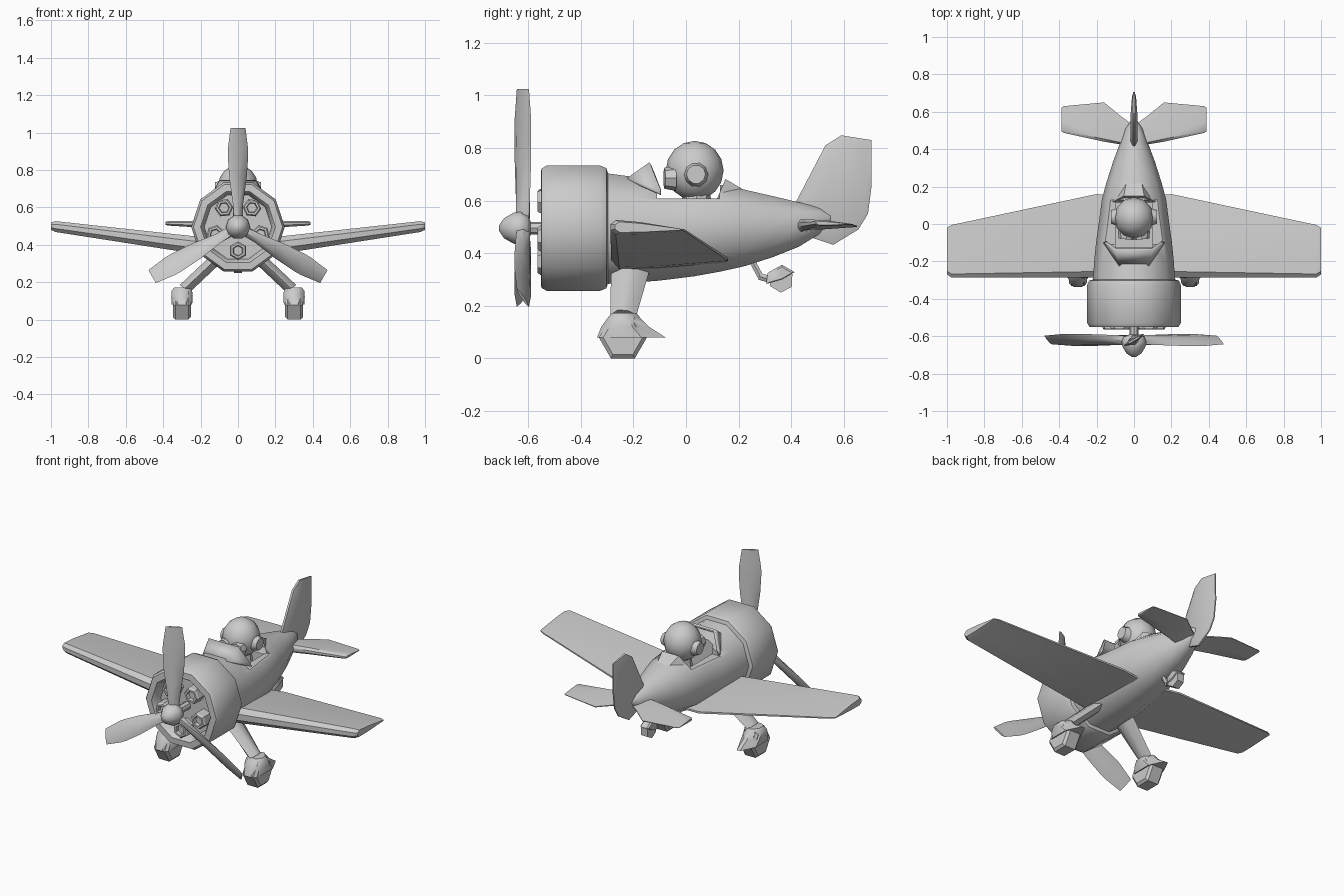
import bpy, bmesh, math
from mathutils import Vector, Matrix

if "Cube" in bpy.data.objects:
    bpy.data.objects.remove(bpy.data.objects["Cube"])

TAU = 2 * math.pi
HUB = Vector((0, -0.64, 0.495))


def make(name, bm, angle=40):
    bmesh.ops.remove_doubles(bm, verts=bm.verts, dist=1e-5)
    bmesh.ops.recalc_face_normals(bm, faces=bm.faces)
    me = bpy.data.meshes.new(name)
    bm.to_mesh(me)
    bm.free()
    ob = bpy.data.objects.new(name, me)
    bpy.context.collection.objects.link(ob)
    bpy.ops.object.select_all(action='DESELECT')
    ob.select_set(True)
    bpy.context.view_layer.objects.active = ob
    if angle:
        bpy.ops.object.shade_smooth_by_angle(angle=math.radians(angle))
    return ob


def loft(name, rings, angle=40, caps=True):
    """Skin a list of equal-length closed rings."""
    bm = bmesh.new()
    vs = [[bm.verts.new(p) for p in r] for r in rings]
    for a, b in zip(vs, vs[1:]):
        for i in range(len(a)):
            j = (i + 1) % len(a)
            bm.faces.new((a[i], a[j], b[j], b[i]))
    if caps:
        bm.faces.new(vs[0])
        bm.faces.new(vs[-1])
    return make(name, bm, angle)


def ring(y, rx, rz, zc, n, x=0, off=0.0):
    return [(x + rx * math.cos(off + TAU * i / n), y, zc + rz * math.sin(off + TAU * i / n)) for i in range(n)]


def box(name, lo, hi):
    (a, b, c), (d, e, f) = lo, hi
    return loft(name, [[(a, b, z), (d, b, z), (d, e, z), (a, e, z)] for z in (c, f)], 0)


def tube(name, p, q, r1, r2, n=8, angle=40):
    """Tapered cylinder between two points."""
    p, q = Vector(p), Vector(q)
    rot = (q - p).to_track_quat('Z', 'Y')
    return loft(name, [[c + rot @ Vector((r * math.cos(TAU * i / n), r * math.sin(TAU * i / n), 0))
                        for i in range(n)] for c, r in ((p, r1), (q, r2))], angle)


# Fuselage: ten-sided sections (y, bottom, top, half width)
C18 = math.cos(math.radians(18))
secs = [(-0.31, .283, .705, .22), (-0.2, .288, .69, .213), (-0.1, .296, .672, .203), (0.03, .312, .665, .185),
        (0.13, .33, .66, .172), (0.22, .35, .642, .148), (0.33, .385, .617, .113), (0.43, .425, .593, .076),
        (0.51, .475, .573, .045), (0.55, .52, .548, .018)]
body = loft("fuselage", [ring(y, w, (t - b) / 2 / C18, (t + b) / 2, 10) for y, b, t, w in secs])

# Cockpit opening
for lo, hi in (((-.3, -.11, .607), (.3, .128, .9)), ((-.1, -.125, .49), (.1, .129, .91))):
    cutter = box("cockpit_cutter", lo, hi)
    cutter.hide_render = True
    mod = body.modifiers.new("cut", 'BOOLEAN')
    mod.operation, mod.solver, mod.object = 'DIFFERENCE', 'EXACT', cutter
    bpy.context.view_layer.objects.active = body
    bpy.ops.object.modifier_apply(modifier="cut")
    bpy.data.objects.remove(cutter)

# Headrest fairing
prof = [(.115, .6, .12), (.15, .682, .055), (.225, .638, .04), (.225, .58, .06)]
loft("headrest", [[(s * w, y, z) for y, z, w in prof] for s in (-1, 1)], 30)

# Windshield: three raked panels
low = [(-.165, -.1, .625), (-.08, -.225, .685), (.08, -.225, .685), (.165, -.1, .625)]
high = [(-.155, -.1, .645), (-.1, -.14, .745), (.1, -.14, .745), (.155, -.1, .645)]
bm = bmesh.new()
a, b = [[bm.verts.new(p) for p in r] for r in (low, high)]
for i in range(3):
    bm.faces.new((a[i], a[i + 1], b[i + 1], b[i]))
glass = make("windshield", bm, 30)
glass.modifiers.new("thick", 'SOLIDIFY').thickness = 0.014

# Engine cowl with recessed front
prof = [(.2, -.29), (.24, -.303), (.25, -.325), (.25, -.53), (.238, -.55), (.2, -.552), (.188, -.535), (.18, -.49)]
loft("engine_cowl", [ring(y, r, r, .495, 10) for r, y in prof])

# Five engine cylinders with hexagonal heads
for i in range(5):
    a = math.radians(-90 + 72 * i)
    cx, cz = .127 * math.cos(a), .495 + .127 * math.sin(a)
    prof = [(.05, -.48), (.05, -.555), (.042, -.565), (.03, -.565), (.026, -.545)]
    loft(f"engine_cylinder_{i}", [ring(y, r, r, cz, 6, cx, a) for r, y in prof], 30)

# Propeller shaft, spinner and blades
loft("propeller_shaft", [ring(y, .024, .024, .495, 8) for y in (-.6, -.48)])
prof = [(.012, -.71), (.04, -.692), (.062, -.655), (.066, -.63), (.055, -.602), (.03, -.592)]
loft("spinner", [ring(y, r, r, .495, 10) for r, y in prof], 60)
for k in range(3):
    spin = Matrix.Rotation(TAU * k / 3, 3, 'Y')
    rings = []
    for r, c, t, pitch in ((.03, .03, .026, 50), (.12, .038, .022, 45), (.26, .056, .016, 34),
                           (.38, .063, .012, 30), (.42, .062, .011, 30), (.53, .046, .006, 30)):
        tw = Matrix.Rotation(math.radians(pitch), 3, 'Z')
        rings.append([HUB + Vector((0, .02, 0)) + spin @ (tw @ Vector((c * math.cos(TAU * i / 6), t * math.sin(TAU * i / 6), 0))
                      + Vector((0, 0, r))) for i in range(6)])
    loft(f"propeller_blade_{k}", rings, 50)


def foil(x, y0, y1, z0, z1, t):
    """Wing section: leading edge y0/z0, trailing edge y1/z1, half thickness t."""
    pts = [(0, -.4), (0, .4), (.07, 1), (.4, .85), (1, .12), (1, -.12), (.4, -.8), (.07, -1)]
    return [(x, y0 + u * (y1 - y0), z0 + u * (z1 - z0) + v * t) for u, v in pts]


for s, side in ((1, "right"), (-1, "left")):
    # Wing
    loft(f"{side}_wing", [foil(s * .1, -.285, .15, .385, .37, .048), foil(s * .2, -.285, .16, .396, .377, .047),
                          foil(s * .975, -.287, -.005, .498, .487, .029),
                          foil(s * 1.0, -.27, -.02, .5, .49, .02)], 35)
    # Tailplane: outline sections along x
    loft(f"{side}_tailplane", [foil(s * .02, .42, .54, .505, .51, .024), foil(s * .068, .425, .575, .505, .51, .023),
                               foil(s * .16, .44, .65, .51, .502, .02), foil(s * .375, .487, .63, .515, .51, .012),
                               foil(s * .388, .495, .622, .515, .51, .007)], 35)
    # Landing gear strut, flat in x
    top, bot = (.11, -.285, -.14, .33), (.285, -.288, -.188, .165)
    loft(f"{side}_gear_strut", [[(s * (x + w * .026), y0 + u * (y1 - y0), z + w * .02)
                                 for u, w in ((0, 0), (.3, 1), (.7, .8), (1, 0), (.7, -.8), (.3, -1))]
                                for x, y0, y1, z in (top, bot)], 50)
    # Wheel fairing: horizontal sections, front and back flaring downward
    rings = []
    for z, y0, y1, w in ((.172, -.283, -.187, .04), (.155, -.297, -.175, .055), (.12, -.322, -.14, .057), (.08, -.338, -.078, .055)):
        plan = [(0, .4), (.2, 1), (.65, 1), (1, .2), (1, -.2), (.65, -1), (.2, -1), (0, -.4)]
        rings.append([(s * .3 + v * w, y0 + u * (y1 - y0), z) for u, v in plan])
    loft(f"{side}_wheel_fairing", rings, 40)
    # Main wheel, hexagonal tyre
    rings = []
    for x, r in ((.252, .075), (.265, .091), (.335, .091), (.348, .075)):
        rings.append([(s * x, -.24 + r * math.cos(TAU * i / 6), .079 + r * math.sin(TAU * i / 6)) for i in range(6)])
    loft(f"{side}_wheel", rings, 35)
    # Pilot ear cup and goggle lens
    tube(f"{side}_ear_cup", (s * .085, .038, .7), (s * .122, .038, .7), .048, .036, 10)
    tube(f"{side}_goggle", (s * .038, -.04, .685), (s * .042, -.082, .685), .048, .04, 8)

# Tail fin: one outline, thinner toward its edge
outline = [(.41, .58), (.53, .81), (.59, .848), (.705, .83), (.706, .66), (.692, .55), (.655, .49), (.56, .432), (.46, .465)]
mid = Vector((.58, .62))
rings = []
for x, k in ((-.018, .82), (-.006, 1), (.006, 1), (.018, .82)):
    rings.append([(x * (.6 if y > .65 else 1), mid.x + k * (y - mid.x), mid.y + k * (z - mid.y)) for y, z in outline])
loft("tail_fin", rings, 40)

# Pilot head and neck
bm = bmesh.new()
bmesh.ops.create_uvsphere(bm, u_segments=12, v_segments=8, radius=1,
                          matrix=Matrix.Translation((0, .033, .714)) @ Matrix.Diagonal((.106, .11, .113, 1)))
make("pilot_head", bm, 60)
tube("pilot_neck", (0, .04, .47), (0, .04, .64), .075, .05, 8)

# Tail wheel: bent leg, fairing and hexagonal wheel
tube("tail_leg_upper", (0, .235, .4), (0, .285, .308), .013, .013, 6)
tube("tail_leg_lower", (0, .278, .312), (0, .335, .296), .015, .015, 6)
side_prof = [(.305, .283), (.31, .325), (.365, .356), (.413, .328), (.365, .3)]
loft("tail_wheel_fairing", [[(x, .36 + k * (y - .36), .315 + k * (z - .315)) for y, z in side_prof]
                            for x, k in ((-.028, .8), (-.02, 1), (.02, 1), (.028, .8))], 40)
loft("tail_wheel", [[(x, .362 + .048 * math.cos(TAU * i / 6 + .5), .298 + .048 * math.sin(TAU * i / 6 + .5))
                     for i in range(6)] for x in (-.022, .022)], 30)
